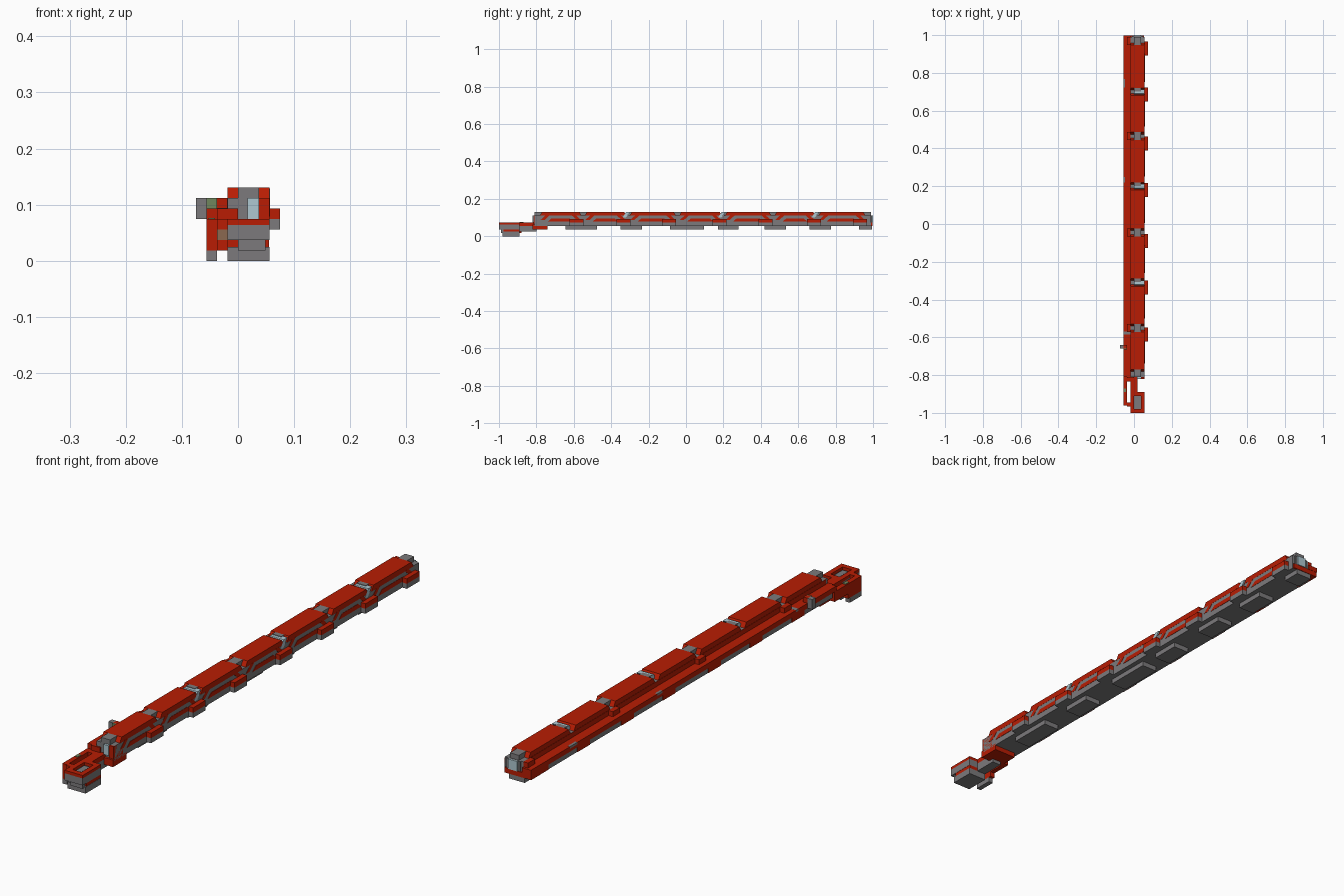
import bpy
import bmesh

U = 2 / 107  # block size

cube = bpy.data.objects.get("Cube")
if cube:
    bpy.data.objects.remove(cube, do_unlink=True)


def material(name, rgb):
    mat = bpy.data.materials.new(name)
    mat.use_nodes = True
    color = (*rgb, 1)
    mat.diffuse_color = color
    mat.node_tree.nodes["Principled BSDF"].inputs["Base Color"].default_value = color
    return mat


RED = material("red", (0.48, 0.012, 0.001))
GRAY = material("gray", (0.20, 0.195, 0.20))
GLASS = material("pale_glass", (0.43, 0.58, 0.64))
GREEN = material("green", (0.16, 0.24, 0.11))
BROWN = material("brown", (0.26, 0.14, 0.08))


def prism(name, mat, x0, x1, profile):
    """Extrude a (y, z) profile along x; x and z are in blocks, y in units."""
    bm = bmesh.new()
    face = bm.faces.new([bm.verts.new((x0 * U, y, z * U)) for y, z in profile])
    ext = bmesh.ops.extrude_face_region(bm, geom=[face])
    moved = [v for v in ext["geom"] if isinstance(v, bmesh.types.BMVert)]
    bmesh.ops.translate(bm, vec=((x1 - x0) * U, 0, 0), verts=moved)
    bmesh.ops.recalc_face_normals(bm, faces=bm.faces[:])
    mesh = bpy.data.meshes.new(name)
    bm.to_mesh(mesh)
    bm.free()
    mesh.materials.append(mat)
    obj = bpy.data.objects.new(name, mesh)
    bpy.context.collection.objects.link(obj)


def box(name, mat, x, y, z):
    prism(name, mat, *x, [(y[0], z[0]), (y[1], z[0]), (y[1], z[1]), (y[0], z[1])])


# Long hull: gray core, red side ledge with gray underside
box("hull_core", GRAY, (-1, 3), (-0.81, 0.98), (3, 6))
box("side_ledge", RED, (-3, -1), (-0.81, 0.998), (4, 5))
box("ledge_underside", GRAY, (-2.9, -0.8), (-0.79, 0.96), (3, 4))
box("ridge_wall", RED, (-1.05, -0.9), (-0.8, 0.96), (5, 6))

# Roof panels with slanted ends, separated by joints
joints = [-0.79, -0.55, -0.31, -0.045, 0.20, 0.465, 0.70, 0.968]
for i, (a, b) in enumerate(zip(joints, joints[1:])):
    lo, hi = a + 0.021, b - 0.021
    prism(f"roof_panel_{i}", RED, -1, 3.02,
          [(lo - 0.012, 5.9), (hi + 0.012, 5.9), (hi, 7), (lo, 7)])
    # Red stripe on the outer wall, running down to the brackets
    prism(f"wall_stripe_{i}", RED, 2.9, 3.06,
          [(lo + 0.03, 4.2), (hi - 0.03, 4.2), (hi - 0.05, 5.1), (lo + 0.05, 5.1)])
    for side, (y, s) in enumerate([(lo, 1), (hi, -1)]):
        prism(f"wall_brace_{i}_{side}", RED, 2.9, 3.04,
              [(y - s * 0.01, 4.6), (y + s * 0.012, 4.6),
               (y + s * 0.04, 6), (y + s * 0.018, 6)])

# Joint caps, narrower than the roof: gray ones alternate with glazed ones
for i, y in enumerate(joints):
    span = (y - 0.021, y + 0.021)
    if i in (2, 4, 6):
        box(f"joint_rear_{i}", GRAY, (0, 2), (y + 0.002, y + 0.021), (6, 7))
        prism(f"joint_glass_{i}", GLASS, 0, 3.03,
              [(y - 0.03, 5.3), (y - 0.012, 5.3), (y + 0.012, 6.9), (y - 0.01, 6.9)])
    else:
        box(f"joint_cap_{i}", GRAY, (0, 2), span, (6, 7))
        if i:
            box(f"ledge_block_{i}", RED, (-2, -1), span, (5, 6))

# Gray plates on the ledge
for i, (x1, y, size) in enumerate([(-1, -0.578, 0.016), (-2.5, 0.235, 0.03),
                                   (-2.5, 0.745, 0.045)]):
    box(f"ledge_patch_{i}", GRAY, (-3.02, x1), (y - size / 2, y + size / 2), (4.6, 5.02))

# Outer brackets with gray lower halves, matched by red ones on the ledge
for i, y in enumerate([-0.585, -0.335, -0.09, 0.18, 0.425, 0.685, 0.93]):
    span = (y - 0.037, y + 0.037)
    box(f"bracket_{i}", RED, (2.5, 4), span, (4, 5))
    box(f"bracket_base_{i}", GRAY, (2.5, 4), span, (3, 4))
    box(f"ledge_bracket_{i}", RED, (-3, -2), span, (3, 4))

# Feet under the middle of the hull
feet = [(-0.645, -0.475), (-0.35, -0.235), (-0.085, 0.096), (0.17, 0.28),
        (0.42, 0.535), (0.66, 0.775), (0.925, 0.995)]
for i, span in enumerate(feet):
    box(f"foot_{i}", GRAY, (-1.5, 2), span, (2, 3.1))

# Rear end with window
box("rear_frame", GRAY, (-1, 3), (0.96, 0.99), (3, 6))
box("rear_sill", RED, (-3, 2.9), (0.95, 0.997), (3, 4))
box("rear_window_frame", GRAY, (-0.5, 2.5), (0.98, 0.995), (4, 6))
box("rear_window", GLASS, (0, 2), (0.98, 1.0), (4, 6))

# Front end of the hull
box("front_window", GLASS, (0.9, 2), (-0.82, -0.81), (4, 6))
box("front_red_inner", RED, (-2, 0), (-0.816, -0.76), (3.5, 5))
box("front_red_outer", RED, (2, 3), (-0.816, -0.76), (3.5, 6))
box("chin", RED, (-2, 3), (-0.82, -0.74), (2, 3.4))
box("side_lamp", GRAY, (-4, -3), (-0.66, -0.64), (4, 6))
box("side_lamp_mount", RED, (-3, -2), (-0.66, -0.64), (5, 6))
box("side_lamp_plate", GREEN, (-3, -2), (-0.665, -0.66), (5, 6))

# Neck and head
box("neck", RED, (-1, 1), (-0.9, -0.78), (3, 4))
box("neck_underside", GRAY, (-1, 1), (-0.9, -0.8), (1.3, 3))
box("head_body", GRAY, (-1, 3), (-1, -0.89), (2, 3.4))
for name, xs, ys in [("front", (-1, 3), (-1, -0.98)), ("back", (-1, 3), (-0.91, -0.89)),
                     ("inner", (-1, 0), (-0.98, -0.91)), ("outer", (2, 3), (-0.98, -0.91))]:
    box(f"head_rim_{name}", RED, xs, ys, (3.4, 4))
box("head_core", GRAY, (0.4, 1.6), (-0.97, -0.92), (3.2, 3.7))
box("head_band", RED, (-1, 2.95), (-0.975, -0.89), (1.3, 2))
box("head_band_front", GRAY, (0, 2.6), (-0.99, -0.97), (1, 2))
box("head_base", GRAY, (-1, 3), (-0.982, -0.89), (0, 1.3))

# Side arm beside the head
box("arm", RED, (-3, -2), (-0.96, -0.8), (2, 4))
box("arm_lower", RED, (-3, -2), (-0.96, -0.88), (1, 2))
box("arm_foot", GRAY, (-3, -2), (-0.96, -0.89), (0, 1))
box("arm_link_front", RED, (-2, -1), (-0.965, -0.945), (3, 4))
box("arm_link_middle", BROWN, (-2, -1), (-0.965, -0.945), (2, 3))
box("arm_link_lower", RED, (-2, -1), (-0.965, -0.945), (1, 2))
box("arm_link_back", RED, (-2, -1), (-0.835, -0.8), (3, 4))
box("arm_light", GREEN, (-2.8, -2.2), (-0.89, -0.87), (3.9, 4.1))
